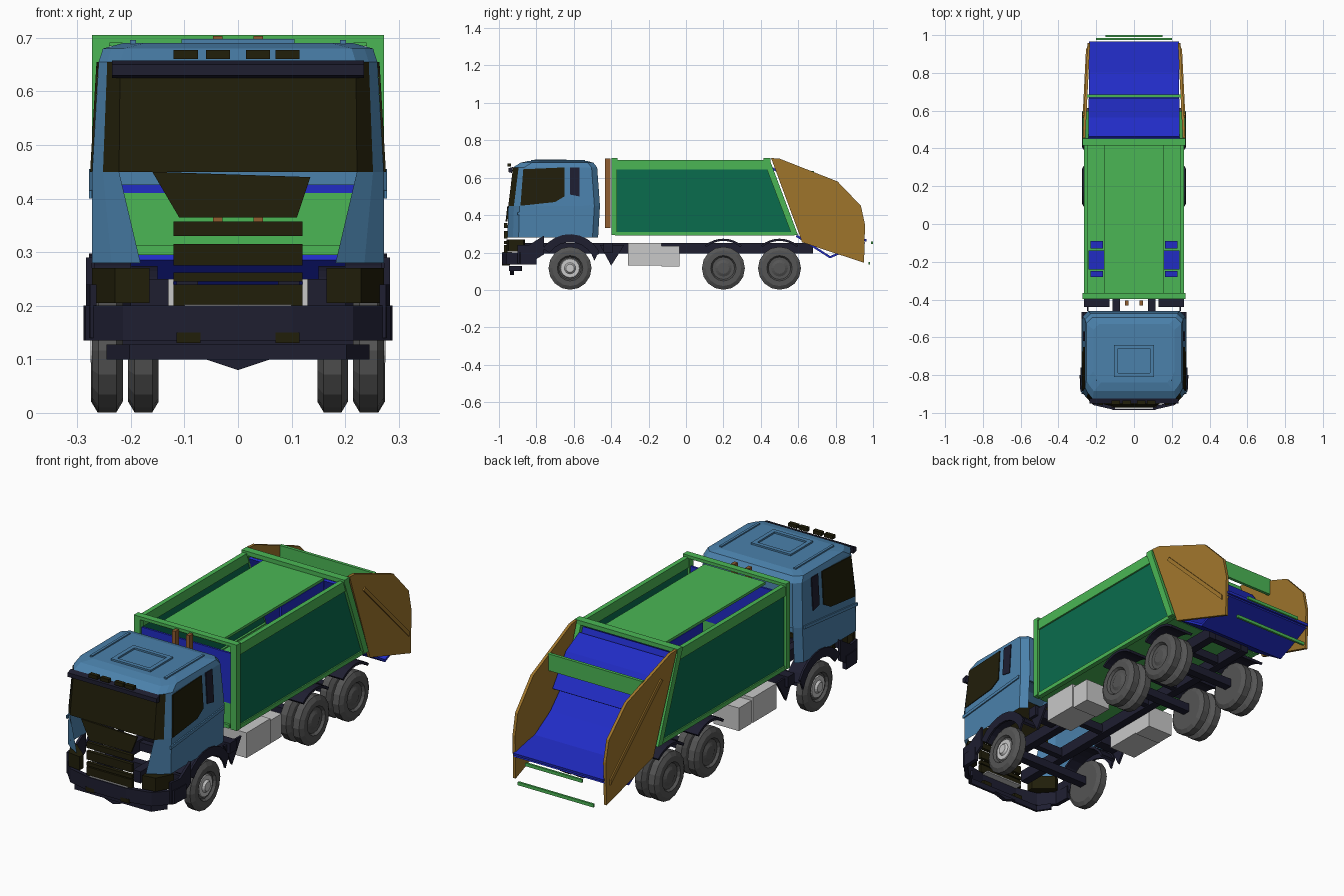
import bpy, bmesh, math
from mathutils import Vector

if "Cube" in bpy.data.objects:
    bpy.data.objects.remove(bpy.data.objects["Cube"])


def colour(name, r, g, b):
    m = bpy.data.materials.new(name)
    m.use_nodes = True
    m.diffuse_color = (r, g, b, 1)
    m.node_tree.nodes["Principled BSDF"].inputs["Base Color"].default_value = (r, g, b, 1)
    return m


STEEL = colour("steel blue", .07, .22, .41)
GREEN = colour("bright green", .07, .47, .09)
TEAL = colour("dark teal", .003, .15, .075)
BLUE = colour("deep blue", .015, .025, .56)
BROWN = colour("ochre brown", .35, .18, .025)
OLIVE = colour("dark olive glass", .015, .013, .003)
NAVY = colour("navy black", .013, .013, .03)
TYRE = colour("tyre grey", .09, .09, .09)
GREY = colour("light grey", .58, .58, .58)
RUST = colour("rust orange", .28, .11, .03)
SIDES = (("left", 1), ("right", -1))


def finish(name, bm, *mats):
    bmesh.ops.recalc_face_normals(bm, faces=bm.faces)
    me = bpy.data.meshes.new(name)
    bm.to_mesh(me)
    bm.free()
    for m in mats:
        me.materials.append(m)
    ob = bpy.data.objects.new(name, me)
    bpy.context.collection.objects.link(ob)
    return ob


def extrude(name, mat, pts, vec):
    """Solid made by sweeping a polygon along a vector."""
    bm = bmesh.new()
    a = [bm.verts.new(p) for p in pts]
    b = [bm.verts.new(Vector(p) + Vector(vec)) for p in pts]
    n = len(a)
    bm.faces.new(a)
    bm.faces.new(b)
    for i in range(n):
        j = (i + 1) % n
        bm.faces.new((a[i], a[j], b[j], b[i]))
    return finish(name, bm, mat)


def box(name, mat, x0, x1, y0, y1, z0, z1):
    return extrude(name, mat, [(x0, y0, z0), (x1, y0, z0), (x1, y1, z0), (x0, y1, z0)], (0, 0, z1 - z0))


def boxes(name, mat, x0, x1, *rest):
    for side, s in SIDES:
        box(f"{name}_{side}", mat, s * x0, s * x1, *rest)


def plates(name, mat, yz, xf, t):
    """Mirrored pair of side plates; xf gives the half width at (y, z)."""
    for side, s in SIDES:
        extrude(f"{name}_{side}", mat, [(s * xf(y, z), y, z) for y, z in yz], (s * t, 0, 0))


def strip(name, mat, pts, vec, t=.012):
    """Bent sheet swept along a vector, with thickness."""
    bm = bmesh.new()
    a = [bm.verts.new(p) for p in pts]
    b = [bm.verts.new(Vector(p) + Vector(vec)) for p in pts]
    for i in range(len(a) - 1):
        bm.faces.new((a[i], a[i + 1], b[i + 1], b[i]))
    ob = finish(name, bm, mat)
    mod = ob.modifiers.new("thickness", "SOLIDIFY")
    mod.thickness, mod.offset = t, 0
    return ob


def sheet(name, mat, half, yz):
    """Bent sheet across the full width of the truck."""
    strip(name, mat, [(-half, y, z) for y, z in yz], (2 * half, 0, 0))


def lathe(name, mat, profile, y, z, s, n=16):
    """Closed round part turned about the x axis from (x, radius) pairs."""
    bm = bmesh.new()
    rings = [[bm.verts.new((s * x, y + r * math.cos(k * math.tau / n), z + r * math.sin(k * math.tau / n)))
              for k in range(n)] for x, r in profile]
    for a, b in zip(rings, rings[1:]):
        for k in range(n):
            j = (k + 1) % n
            bm.faces.new((a[k], a[j], b[j], b[k]))
    bm.faces.new(rings[0])
    bm.faces.new(rings[-1])
    return finish(name, bm, mat)


# Cab shell: chamfered rings, open below and at the lower front and back
levels = [(.28, .272, -.955, -.47, .09), (.45, .272, -.95, -.46, .05), (.655, .26, -.925, -.475, .04),
          (.68, .252, -.885, -.495, .04), (.69, .215, -.84, -.53, .04)]
bm = bmesh.new()
rings = []
for z, w, f, b, c in levels:
    right = [(w - c, f), (w - c * .4, f + .03), (w, f + .06), (w, b - .03), (w - .03, b)]
    outline = right + [(-x, y) for x, y in reversed(right)]
    rings.append([bm.verts.new((x, y, z)) for x, y in outline])
for lv in range(len(rings) - 1):
    for k in range(10):
        if lv == 0 and k in (4, 9):
            continue
        j = (k + 1) % 10
        face = bm.faces.new((rings[lv][k], rings[lv][j], rings[lv + 1][j], rings[lv + 1][k]))
        face.material_index = int(lv == 1 and k in (0, 8, 9))
bm.faces.new(rings[-1])
finish("cab_shell", bm, STEEL, OLIVE)
box("cab_back_sill", STEEL, -.24, .24, -.475, -.465, .425, .455)


def cab_side(y, z):
    return .272 - max(0, z - .45) * .058


plates("side_window", OLIVE, [(-.885, .45), (-.7, .47), (-.65, .5), (-.65, .655), (-.87, .645)], cab_side, .004)
plates("quarter_window", NAVY, [(-.62, .51), (-.57, .5), (-.57, .655), (-.62, .655)], cab_side, .004)
plates("door_sill", STEEL, [(-.9, .40), (-.5, .44), (-.5, .455), (-.9, .415)], cab_side, .006)
boxes("hatch_side", STEEL, .085, .105, -.81, -.64, .69, .698)
for label, y in (("front", -.81), ("back", -.66)):
    box("hatch_" + label, STEEL, -.085, .085, y, y + .02, .69, .698)
boxes("roof_rib", STEEL, .19, .202, -.83, -.54, .688, .696)
extrude("sun_visor", NAVY, [(-.235, -.925, .658), (-.235, -.95, .65), (-.235, -.95, .63), (-.235, -.93, .625)], (.47, 0, 0))
for i, x in enumerate((-.12, -.06, .015, .07)):
    box(f"roof_lamp_{i}", OLIVE, x, x + .045, -.955, -.935, .66, .677)

# Grille, headlights, bumper
extrude("grille_top", OLIVE, [(-.11, -.965, .365), (.11, -.965, .365), (.135, -.955, .44), (-.16, -.955, .45)], (0, .01, 0))
for i, (z0, z1) in enumerate(((.2, .24), (.245, .262), (.275, .315), (.33, .357))):
    box(f"grille_slat_{i}", OLIVE, -.12, .12, -.972, -.955, z0, z1)
for side, s in SIDES:
    extrude(f"headlight_{side}", OLIVE, [(s * .165, -.96, .205), (s * .23, -.95, .205), (s * .272, -.87, .205),
                                         (s * .25, -.86, .205), (s * .165, -.93, .205)], (0, 0, .065))
    strip(f"bumper_end_{side}", NAVY, [(s * .27, -.9, .14), (s * .278, -.84, .14), (s * .278, -.76, .19)], (0, 0, .1))
half = [(.278, -.8), (.275, -.88), (.21, -.95), (.1, -.975)]
front = [(x, y, .135) for x, y in half] + [(-x, y, .135) for x, y in reversed(half)]
strip("bumper", NAVY, front, (0, 0, .065), .02)
strip("bumper_lip", NAVY, [(-.24, -.88, .1), (-.2, -.94, .1), (.2, -.94, .1), (.24, -.88, .1)], (0, 0, .028))
extrude("lip_point", NAVY, [(-.06, -.94, .1), (.06, -.94, .1), (0, -.94, .08)], (0, .02, 0))
box("bumper_step", GREY, -.1, .1, -.98, -.93, .195, .202)
boxes("fog_lamp", OLIVE, .07, .115, -.985, -.94, .13, .15)

# Chassis
boxes("chassis_rail", NAVY, .075, .115, -.9, .68, .195, .25)
for i, y in enumerate((-.62, -.33, 0, .2, .35, .5, .66)):
    box(f"cross_member_{i}", NAVY, -.11, .11, y - .015, y + .015, .2, .24)
for i, y in enumerate((-.62, .2, .5)):
    box(f"axle_{i}", NAVY, -.23, .23, y - .02, y + .02, .1, .14)
boxes("cab_step_bracket", NAVY, .13, .265, -.44, -.39, .2, .25)
plates("mud_flap", NAVY, [(-.46, .24), (-.33, .24), (-.4, .13)], lambda y, z: .24, .01)
boxes("side_tank", GREY, .12, .262, -.31, -.13, .13, .25)
boxes("side_locker", GREY, .12, .255, -.13, -.035, .125, .235)


def arc(y, r, a0, a1, n=8):
    angles = [math.radians(a0 + (a1 - a0) * k / n) for k in range(n + 1)]
    return [(y + r * math.cos(a), .12 + r * math.sin(a)) for a in angles]


def arch(name, y, r, a0, a1, x0, x1):
    for side, s in SIDES:
        strip(f"{name}_{side}", NAVY, [(s * x0, *p) for p in arc(y, r, a0, a1)], (s * (x1 - x0), 0, 0))


arch("front_fender", -.62, .165, 25, 145, .2, .278)
plates("fender_face", NAVY, arc(-.62, .178, 30, 145) + arc(-.62, .135, 145, 15), lambda y, z: .268, .01)
arch("middle_mudguard", .2, .148, 50, 130, .15, .272)
arch("rear_mudguard", .5, .148, 50, 130, .15, .272)

# Wheels: single front, twin rear
tyre = [(0, .06), (0, .095), (.012, .115), (.045, .115), (.057, .095), (.057, .068), (.045, .06)]
for side, s in SIDES:
    for label, y, x in (("front", -.62, .215), ("middle", .2, .217), ("middle_inner", .2, .148),
                        ("rear", .5, .217), ("rear_inner", .5, .148)):
        lathe(f"{label}_tyre_{side}", TYRE, [(x + dx, r) for dx, r in tyre], y, .116, s)
        if label == "front":
            lathe("front_rim_" + side, GREY, [(x + .04, .055), (x + .05, .05), (x + .05, .03), (x + .06, .022)], y, .116, s)
        elif "inner" not in label:
            lathe(f"{label}_hub_{side}", TYRE, [(x + .04, .055), (x + .052, .03)], y, .116, s)

# Refuse body
plates("body_panel", TEAL, [(-.38, .3), (.575, .3), (.435, .66), (-.38, .66)], lambda y, z: .25, .008)
boxes("top_rail", GREEN, .244, .266, -.38, .44, .645, .695)
boxes("bottom_rail", GREEN, .24, .264, -.38, .58, .29, .31)
boxes("front_post", GREEN, .24, .272, -.398, -.37, .295, .705)
plates("rear_post", GREEN, [(.565, .295), (.598, .295), (.45, .69), (.415, .69)], lambda y, z: .24, .032)
box("front_top_beam", GREEN, -.272, .272, -.398, -.365, .69, .705)
box("rear_top_beam", GREEN, -.272, .272, .415, .452, .685, .705)
box("body_roof", GREEN, -.16, .16, -.37, .42, .672, .684)
box("body_floor", GREEN, -.25, .25, -.38, .57, .295, .305)
box("front_wall", GREEN, -.24, .24, -.385, -.375, .3, .41)
box("front_wall_upper", BLUE, -.24, .24, -.385, -.375, .41, .65)
box("front_lower_beam", GREEN, -.23, .23, -.397, -.38, .295, .312)
sheet("body_rear_wall", BLUE, .24, [(.56, .31), (.43, .67)])
boxes("inner_box", BLUE, .16, .24, -.24, -.14, .305, .5)
boxes("inner_step_front", BLUE, .165, .23, -.28, -.25, .305, .45)
boxes("inner_step_rear", BLUE, .165, .23, -.13, -.09, .305, .45)
boxes("inner_rail", BLUE, .15, .16, .1, .42, .5, .67)
for side, s in SIDES:
    x = s * .038
    box("lift_cylinder_" + side, RUST, x - .009, x + .009, -.432, -.405, .33, .703)

# Tailgate and hopper
plates("tailgate_side", BROWN, [(.455, .705), (.5, .702), (.81, .58), (.935, .45), (.957, .35), (.952, .145), (.62, .255), (.605, .3)],
       lambda y, z: .258 - .05 * (y - .45), .014)
plates("tailgate_rib", BROWN, [(.56, .6), (.575, .61), (.93, .26), (.93, .235)], lambda y, z: .27 - .05 * (y - .45), .008)
sheet("packer_plate", BLUE, .24, [(.46, .65), (.56, .6), (.66, .46)])
sheet("hopper_floor", BLUE, .238, [(.58, .46), (.68, .36), (.8, .29), (.965, .265)])
sheet("hopper_underside", BLUE, .238, [(.59, .29), (.77, .175), (.955, .255)])
box("tailgate_band", GREEN, -.25, .25, .67, .685, .555, .635)
box("rear_light_bar", GREEN, -.15, .15, .99, 1, .245, .26)
box("rear_guard_bar", GREEN, -.2, .2, .975, .985, .135, .15)
